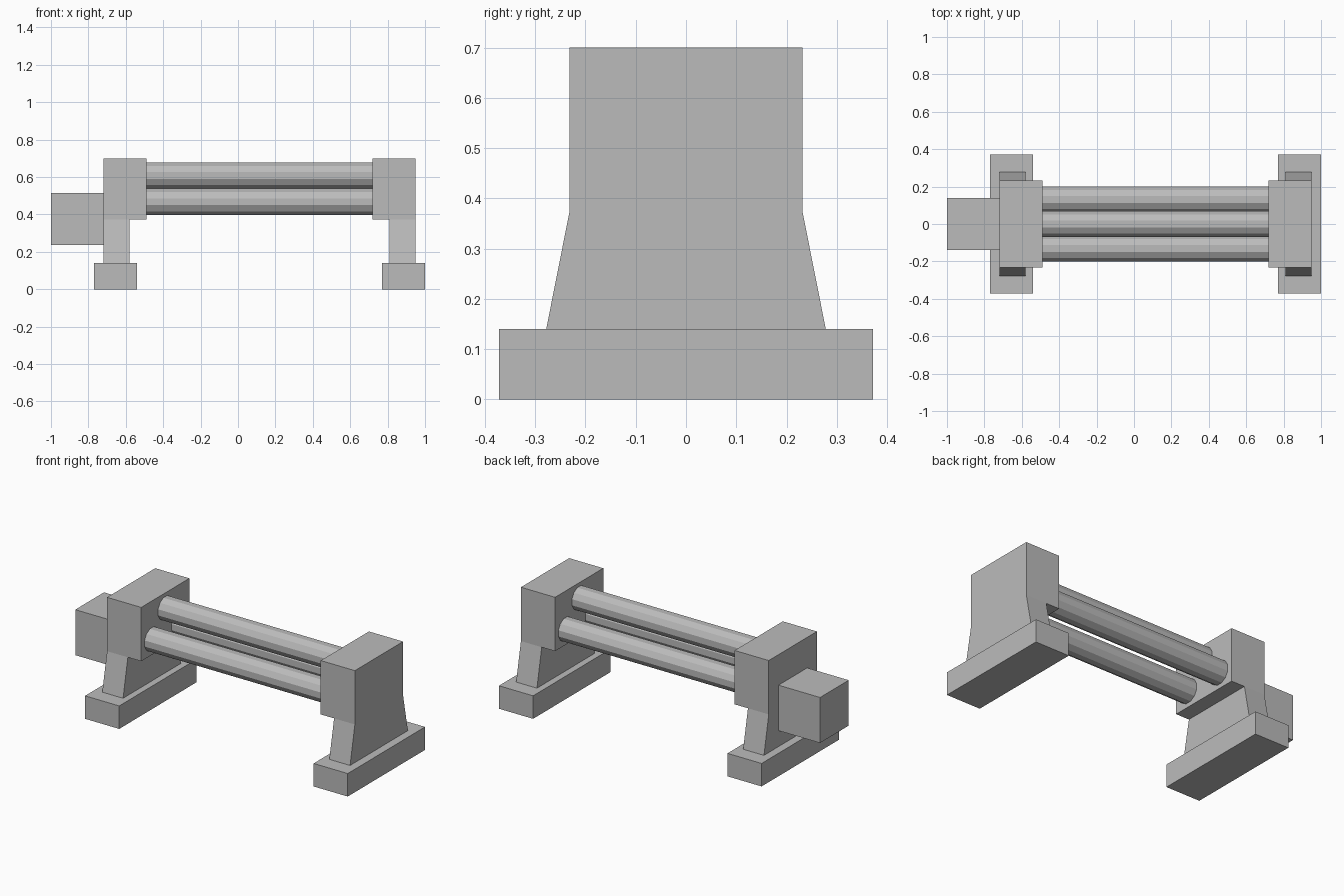
import bpy
import bmesh
import math
from mathutils import Matrix, Vector

cube = bpy.data.objects.get("Cube")
if cube:
    bpy.data.objects.remove(cube, do_unlink=True)

# Single plain grey material
grey = bpy.data.materials.new("plain_grey")
grey.use_nodes = True
colour = (0.5, 0.5, 0.5, 1)
grey.diffuse_color = colour
grey.node_tree.nodes["Principled BSDF"].inputs["Base Color"].default_value = colour

MID = 0.115      # plane between the two end stands
SHOULDER = 0.372


def finish(name, bm):
    bmesh.ops.recalc_face_normals(bm, faces=bm.faces)
    mesh = bpy.data.meshes.new(name)
    bm.to_mesh(mesh)
    bm.free()
    mesh.materials.append(grey)
    obj = bpy.data.objects.new(name, mesh)
    bpy.context.collection.objects.link(obj)
    return obj


def box(name, low, high):
    low, high = Vector(low), Vector(high)
    bm = bmesh.new()
    matrix = Matrix.Translation((low + high) / 2) @ Matrix.Diagonal((*(high - low), 1))
    bmesh.ops.create_cube(bm, size=1, matrix=matrix)
    return finish(name, bm)


def stand(name, side):
    # Stepped profile extruded in depth, then flared towards the foot
    outer, leg_inner, head_inner = (MID + side * d for d in (0.835, 0.695, 0.605))
    profile = [(outer, 0.14), (leg_inner, 0.14), (leg_inner, SHOULDER),
               (head_inner, SHOULDER), (head_inner, 0.7), (outer, 0.7)]
    bm = bmesh.new()
    face = bm.faces.new([bm.verts.new((x, -0.232, z)) for x, z in profile])
    extruded = bmesh.ops.extrude_face_region(bm, geom=[face])["geom"]
    bmesh.ops.translate(bm, vec=(0, 0.464, 0),
                        verts=[v for v in extruded if isinstance(v, bmesh.types.BMVert)])
    bmesh.ops.bisect_plane(bm, geom=bm.verts[:] + bm.edges[:] + bm.faces[:],
                           plane_co=(0, 0, SHOULDER), plane_no=(0, 0, 1))
    for v in bm.verts:
        if v.co.z < 0.2:
            v.co.y = math.copysign(0.278, v.co.y)
    return finish(name, bm)


def roller(name, y, z):
    # Twelve-sided bar with a flat facet on top
    bm = bmesh.new()
    matrix = (Matrix.Translation((MID, y, z)) @ Matrix.Rotation(math.pi / 2, 4, 'Y')
              @ Matrix.Rotation(math.pi / 12, 4, 'Z'))
    bmesh.ops.create_cone(bm, cap_ends=True, segments=12, radius1=0.072,
                          radius2=0.072, depth=1.21, matrix=matrix)
    return finish(name, bm)


# End stands and feet
for label, side in (("right", -1), ("left", 1)):
    stand(label + "_stand", side)
    xs = sorted(MID + side * d for d in (0.655, 0.885))
    box(label + "_foot", (xs[0], -0.372, 0), (xs[1], 0.372, 0.14))

# Three rollers in a triangle
roller("upper_roller", 0, 0.608)
roller("front_roller", -0.13, 0.468)
roller("back_roller", 0.13, 0.468)

# Drive housing on the right stand
box("drive_housing", (-1, -0.138, 0.237), (-0.72, 0.138, 0.514))
